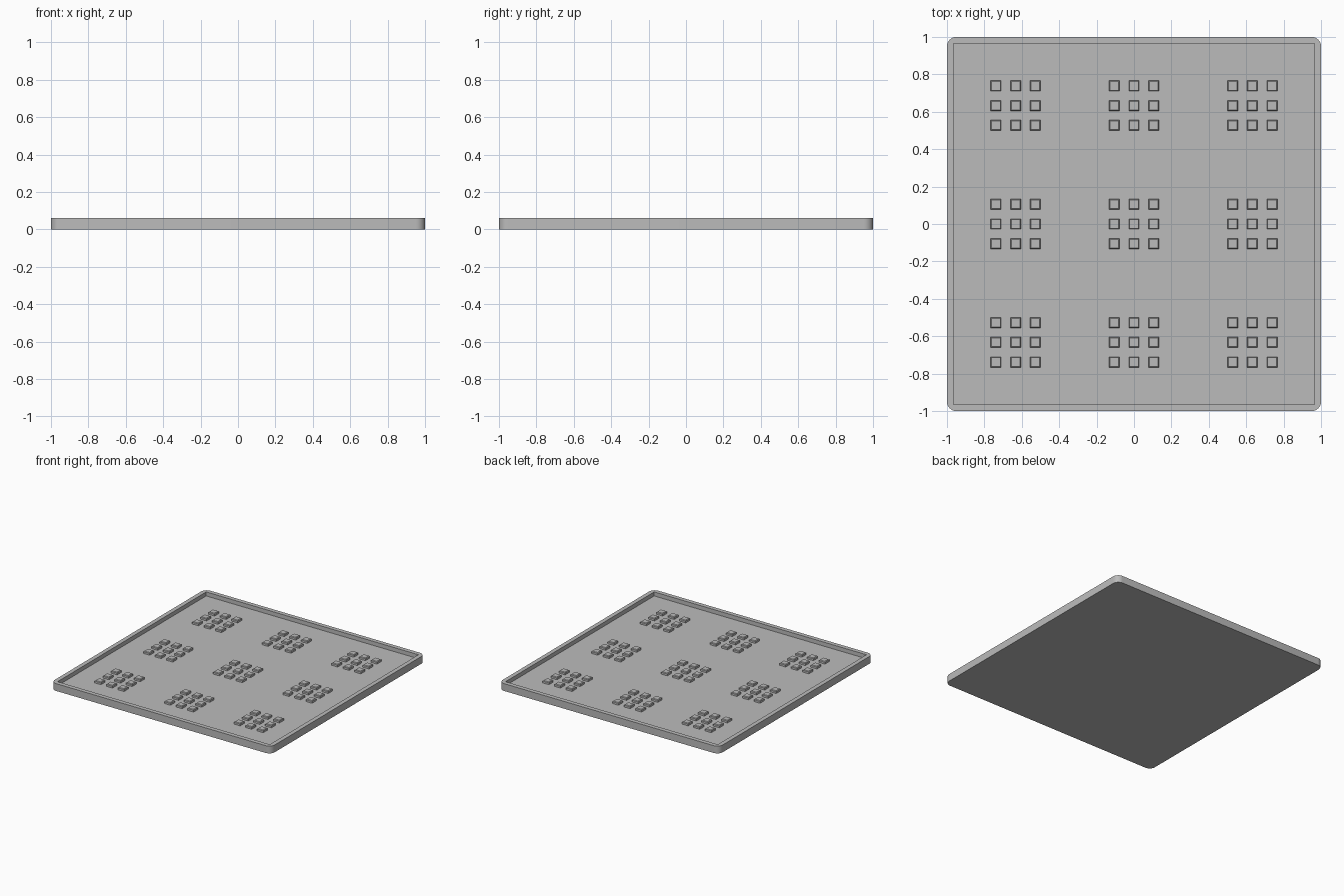
import bpy
import bmesh

cube = bpy.data.objects.get("Cube")
if cube:
    bpy.data.objects.remove(cube, do_unlink=True)

grey = bpy.data.materials.new("plain_grey")
grey.use_nodes = True
colour = (0.5, 0.5, 0.5, 1)
grey.diffuse_color = colour
grey.node_tree.nodes["Principled BSDF"].inputs["Base Color"].default_value = colour

HEIGHT, FLOOR, RIM, CORNER = 0.06, 0.027, 0.05, 0.05
PEG, PEG_HEIGHT, PEG_STEP, GROUP_STEP = 0.056, 0.02, 0.105, 0.633


def add_block(bm, size, centre):
    """Add a box and return its vertices."""
    verts = bmesh.ops.create_cube(bm, size=1)["verts"]
    bmesh.ops.scale(bm, vec=size, verts=verts)
    bmesh.ops.translate(bm, vec=centre, verts=verts)
    return verts


def finish(bm, name):
    mesh = bpy.data.meshes.new(name)
    bm.to_mesh(mesh)
    bm.free()
    mesh.materials.append(grey)
    obj = bpy.data.objects.new(name, mesh)
    bpy.context.collection.objects.link(obj)
    bpy.ops.object.select_all(action="DESELECT")
    obj.select_set(True)
    bpy.context.view_layer.objects.active = obj
    bpy.ops.object.shade_smooth_by_angle()
    return obj


# Tray: square slab with a sunken floor and rounded outer corners
bm = bmesh.new()
add_block(bm, (2, 2, HEIGHT), (0, 0, HEIGHT / 2))
bm.normal_update()
top = [f for f in bm.faces if f.normal.z > 0.9]
bmesh.ops.inset_region(bm, faces=top, thickness=RIM)
floor = bmesh.ops.extrude_face_region(bm, geom=top)["geom"]
bmesh.ops.delete(bm, geom=top, context="FACES_ONLY")
bmesh.ops.translate(bm, vec=(0, 0, FLOOR - HEIGHT),
                    verts=[g for g in floor if isinstance(g, bmesh.types.BMVert)])
corners = [e for e in bm.edges
           if all(abs(v.co.x) > 0.99 and abs(v.co.y) > 0.99 for v in e.verts)
           and abs(e.verts[0].co.z - e.verts[1].co.z) > 0.01]
bmesh.ops.bevel(bm, geom=corners, offset=CORNER, segments=8, profile=0.5,
                affect="EDGES")
bmesh.ops.recalc_face_normals(bm, faces=bm.faces)
finish(bm, "tray")

# Pegs: nine groups of nine small blocks with chamfered tops
steps = (-1, 0, 1)
for gx in steps:
    for gy in steps:
        bm = bmesh.new()
        for px in steps:
            for py in steps:
                add_block(bm, (PEG, PEG, PEG_HEIGHT),
                          (gx * GROUP_STEP + px * PEG_STEP,
                           gy * GROUP_STEP + py * PEG_STEP,
                           FLOOR + PEG_HEIGHT / 2))
        bm.normal_update()
        rims = {e for f in bm.faces if f.normal.z > 0.9 for e in f.edges}
        bmesh.ops.bevel(bm, geom=list(rims), offset=0.005, segments=1,
                        affect="EDGES")
        finish(bm, f"peg_group_{gx + 2}_{gy + 2}")
